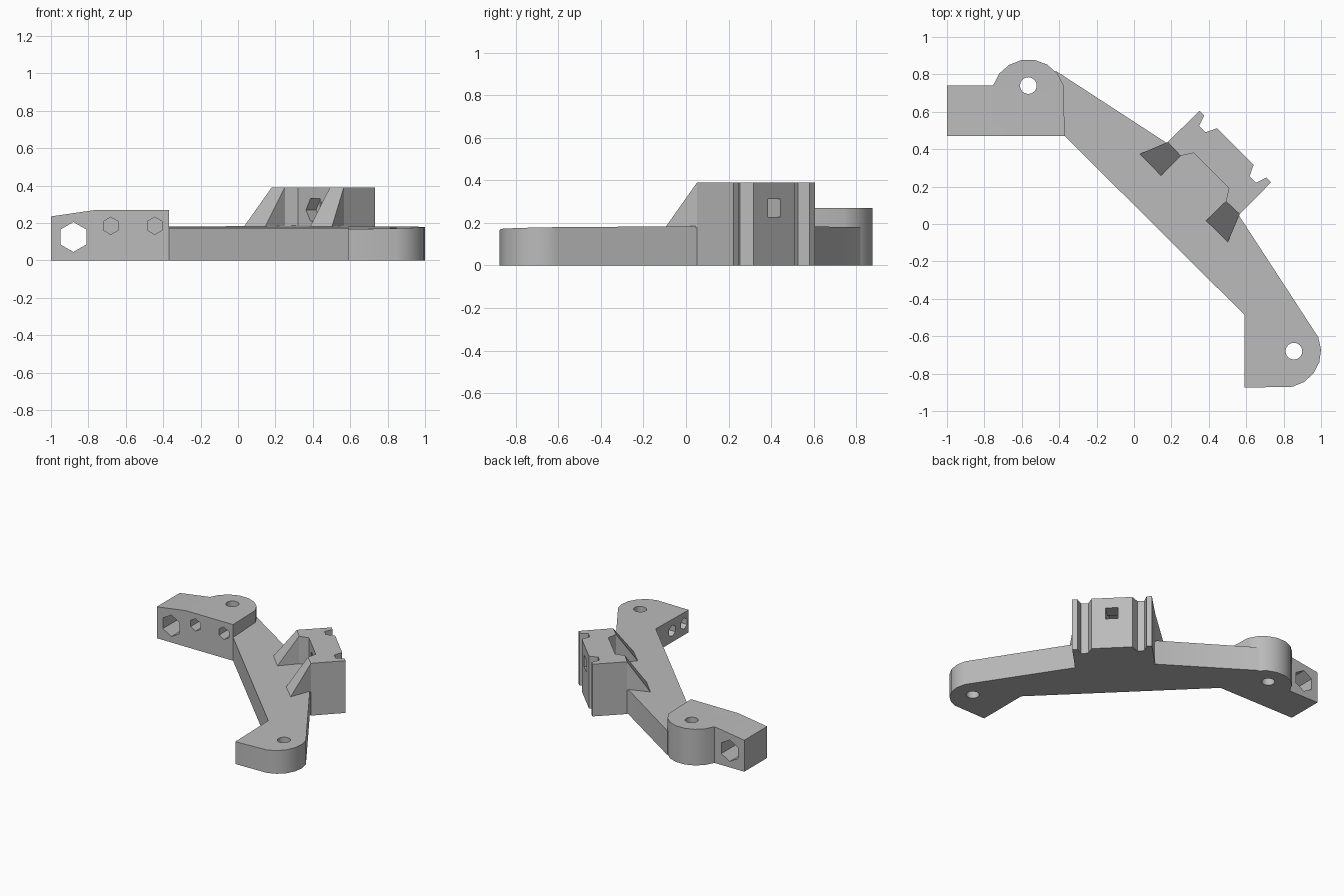
import bpy, bmesh
from math import pi, cos, sin, radians
from mathutils import Vector, Matrix

old = bpy.data.objects.get("Cube")
if old:
    bpy.data.objects.remove(old, do_unlink=True)

grey = bpy.data.materials.new("mid grey")
grey.use_nodes = True
colour = (0.5, 0.5, 0.5, 1)
grey.diffuse_color = colour
grey.node_tree.nodes["Principled BSDF"].inputs["Base Color"].default_value = colour


def finish(name, bm):
    bmesh.ops.recalc_face_normals(bm, faces=bm.faces)
    mesh = bpy.data.meshes.new(name)
    bm.to_mesh(mesh)
    bm.free()
    mesh.materials.append(grey)
    obj = bpy.data.objects.new(name, mesh)
    bpy.context.collection.objects.link(obj)
    return obj


def prism(outline, height):
    bm = bmesh.new()
    base = bm.faces.new([bm.verts.new((x, y, 0)) for x, y in outline])
    top = bmesh.ops.extrude_face_region(bm, geom=[base])["geom"]
    bmesh.ops.translate(bm, vec=(0, 0, height),
                        verts=[v for v in top if isinstance(v, bmesh.types.BMVert)])
    return bm


def arc(cx, cy, r, start, end, steps):
    angles = [radians(start + (end - start) * i / steps) for i in range(steps + 1)]
    return [(cx + r * cos(a), cy + r * sin(a)) for a in angles]


def drill(obj, centre, direction, radius, depth, sides, spin=0.0):
    """Cut a straight hole of the given depth, centred on a point."""
    bm = bmesh.new()
    turn = Vector(direction).to_track_quat("Z", "Y").to_matrix().to_4x4()
    bmesh.ops.create_cone(bm, cap_ends=True, segments=sides, radius1=radius, radius2=radius,
                          depth=depth, matrix=Matrix.Translation(centre) @ turn
                          @ Matrix.Rotation(spin, 4, "Z"))
    cutter = finish("cutter", bm)
    cutter.hide_render = True
    mod = obj.modifiers.new("hole", "BOOLEAN")
    mod.operation, mod.solver, mod.object = "DIFFERENCE", "EXACT", cutter
    bpy.context.view_layer.objects.active = obj
    bpy.ops.object.modifier_apply(modifier=mod.name)
    bpy.data.objects.remove(cutter, do_unlink=True)


def mirrored(p):
    """Reflect across the diagonal centre line of the clamp."""
    return (p[1] + 0.1275, p[0] - 0.1275)


# Diagonal arm with the rounded right foot; its top rises slightly to the back
arm_outline = [(-0.37, 0.47), (0.59, -0.485), (0.59, -0.875)]
arm_outline += arc(0.805, -0.68, 0.195, -77, 22.5, 5)
arm_outline += [(0.56, 0.047), (0.525, 0.21), (0.34, 0.40), (0.175, 0.433), (-0.42, 0.82)]
bm = prism(arm_outline, 0.172)
for v in bm.verts:
    if v.co.z > 0.1:
        v.co.z += 0.02 * (v.co.x + v.co.y)
arm = finish("diagonal_arm", bm)
drill(arm, (0.855, -0.68, 0.1), (0, 0, 1), 0.045, 1, 16)
for y in (-0.82, -0.68):
    drill(arm, (0.59, y, 0.085), (1, 0, 0), 0.042, 0.2, 6)

# Raised left block with a rounded lug and a sloping end
block_outline = [(-1, 0.47), (-0.37, 0.47)]
block_outline += arc(-0.565, 0.683, 0.197, 18, 163, 7) + [(-1, 0.74)]
bm = prism(block_outline, 0.27)
bmesh.ops.bisect_plane(bm, geom=bm.verts[:] + bm.edges[:] + bm.faces[:],
                       plane_co=(-0.76, 0, 0), plane_no=(1, 0, 0))
for v in bm.verts:
    if v.co.x < -0.9 and v.co.z > 0.1:
        v.co.z = 0.235
block = finish("left_block", bm)
drill(block, (-0.565, 0.74, 0.1), (0, 0, 1), 0.045, 1, 16)
drill(block, (-0.88, 0.6, 0.125), (0, 1, 0), 0.08, 1, 6)
for x in (-0.68, -0.445):
    drill(block, (x, 0.47, 0.185), (0, 1, 0), 0.046, 0.3, 6)

# Clamp head: half an outline from the pocket around to the grooved back
half = [(0.32, 0.38), (0.25, 0.364), (0.18, 0.438), (0.35, 0.605),
        (0.375, 0.58), (0.348, 0.525), (0.382, 0.49), (0.444, 0.512)]
clamp = finish("clamp_head", prism(half + [mirrored(p) for p in reversed(half)], 0.39))
drill(clamp, (0.48, 0.352, 0.27), (1, 1, 0), 0.06, 0.6, 4, pi / 4)
drill(clamp, (0.41, 0.285, 0.27), (1, 1, 0), 0.07, 0.16, 6, pi / 2)

# Sloping braces in front of the clamp
foot = [(0.03, 0.374), (0.144, 0.257), (0.25, 0.364), (0.18, 0.438)]
for name, pts in (("left_brace", [mirrored(p) for p in foot]), ("right_brace", foot)):
    bm = bmesh.new()
    for x, y in pts:
        bm.verts.new((x, y, 0.178))
    for x, y in pts[2:]:
        bm.verts.new((x, y, 0.39))
    bmesh.ops.convex_hull(bm, input=bm.verts)
    finish(name, bm)

# Smooth the rounded ends while keeping edges sharp
for obj in bpy.context.collection.objects:
    obj.select_set(obj.type == "MESH" and grey.name in obj.data.materials)
bpy.context.view_layer.objects.active = arm
bpy.ops.object.shade_smooth_by_angle(angle=radians(30))
